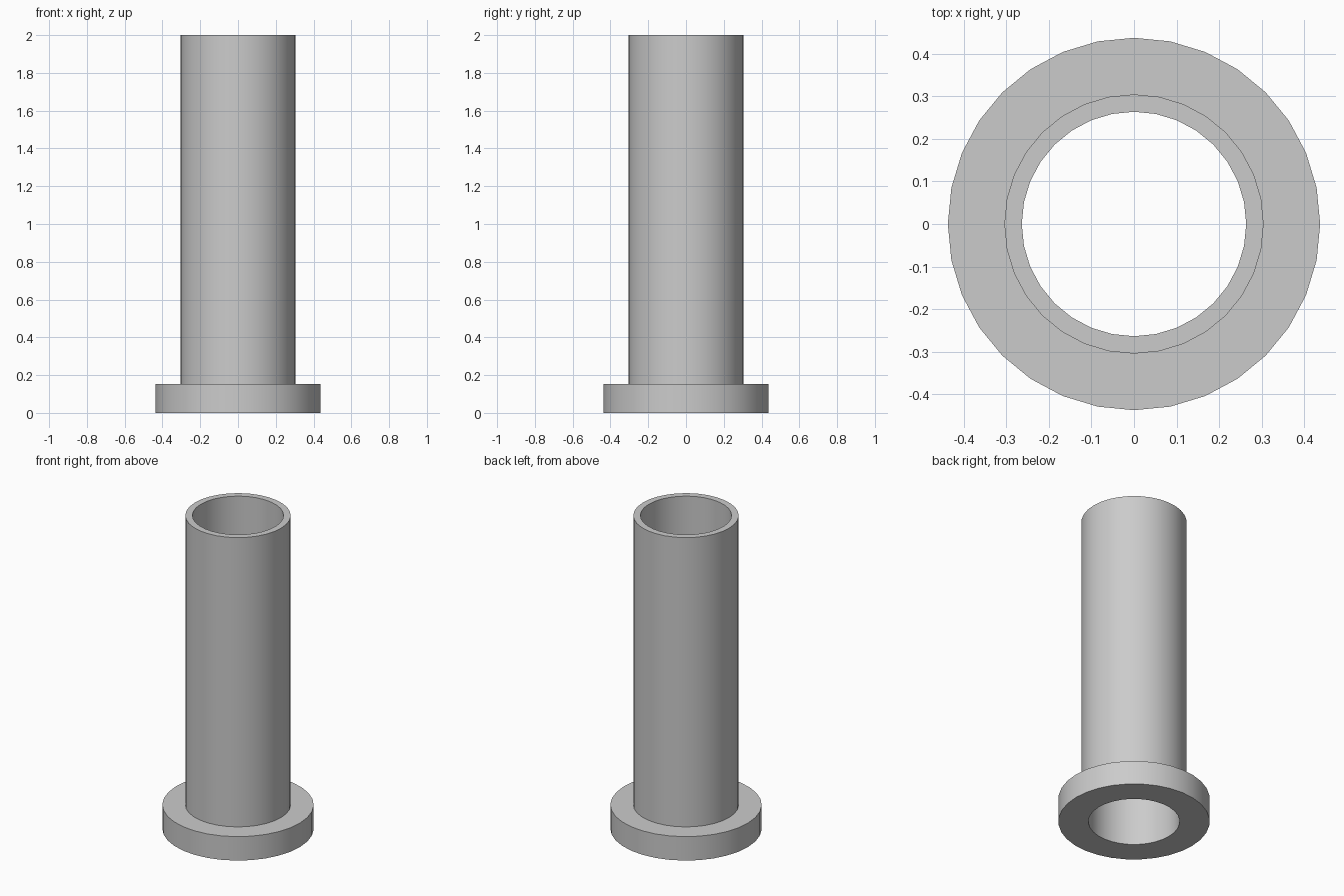
import bpy, bmesh, math

if "Cube" in bpy.data.objects:
    bpy.data.objects.remove(bpy.data.objects["Cube"])

SIDES = 32
# Closed wall section (radius, height): bore, flange, tube, rim
PROFILE = [(0.264, 0), (0.438, 0), (0.438, 0.153),
           (0.305, 0.153), (0.305, 2), (0.264, 2)]

# Revolve the section around z
bm = bmesh.new()
rings = []
for i in range(SIDES):
    a = 2 * math.pi * i / SIDES
    rings.append([bm.verts.new((r * math.cos(a), r * math.sin(a), z)) for r, z in PROFILE])
n = len(PROFILE)
for i in range(SIDES):
    here, there = rings[i], rings[(i + 1) % SIDES]
    for j in range(n):
        k = (j + 1) % n
        bm.faces.new((here[j], there[j], there[k], here[k]))
bmesh.ops.recalc_face_normals(bm, faces=bm.faces)

# Flanged tube object
mesh = bpy.data.meshes.new("flanged_tube")
bm.to_mesh(mesh)
bm.free()
tube = bpy.data.objects.new("flanged_tube", mesh)
bpy.context.collection.objects.link(tube)
bpy.context.view_layer.objects.active = tube
tube.select_set(True)
bpy.ops.object.shade_smooth_by_angle(angle=math.radians(30))
